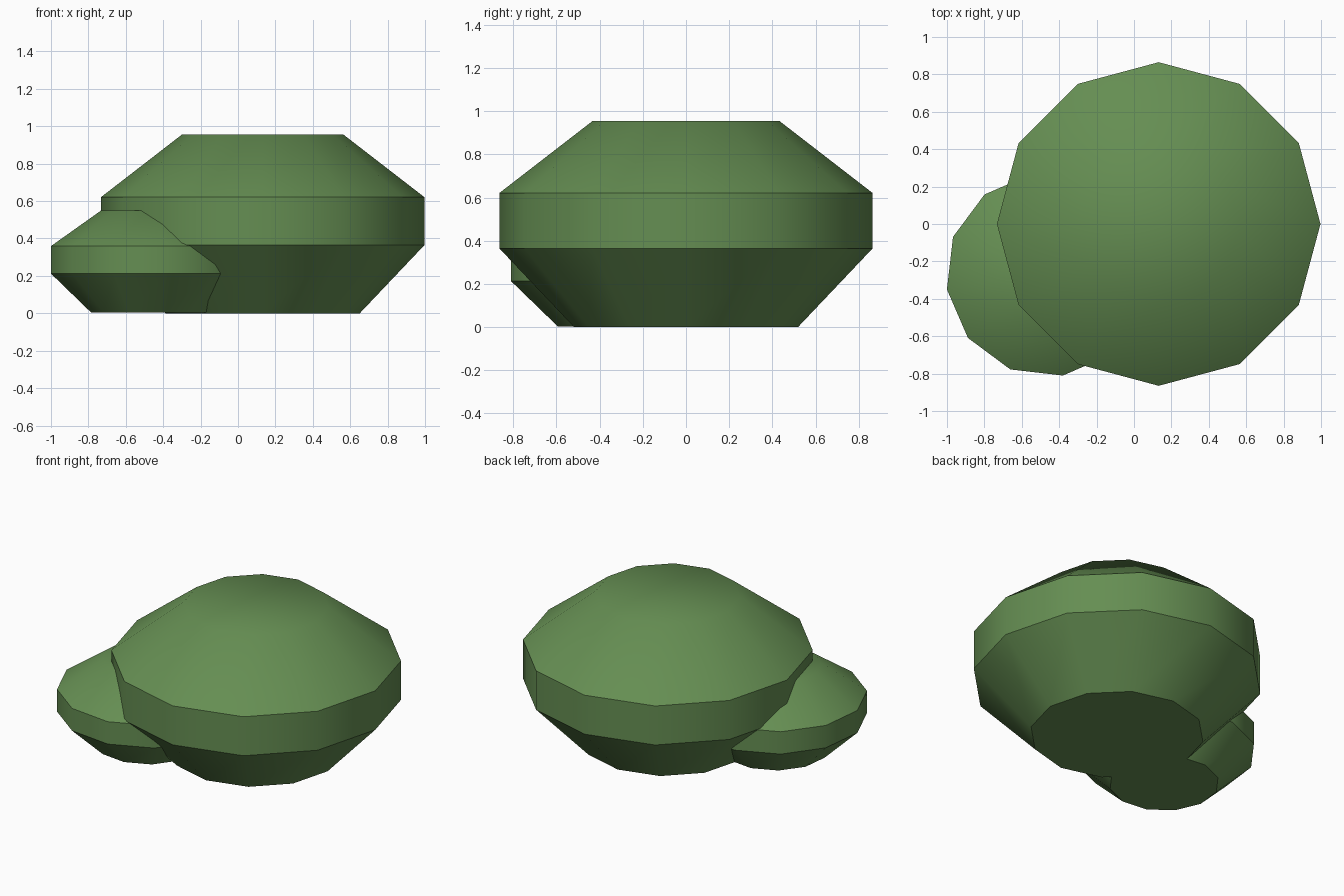
import bpy, bmesh
from math import cos, sin, pi, radians

cube = bpy.data.objects.get("Cube")
if cube:
    bpy.data.objects.remove(cube, do_unlink=True)

SIDES = 12

leaf = bpy.data.materials.new("leaf_green")
leaf.use_nodes = True
colour = (0.13, 0.27, 0.085, 1.0)
leaf.diffuse_color = colour
leaf.node_tree.nodes["Principled BSDF"].inputs["Base Color"].default_value = colour


def bush(name, centre, turn, radius, height, base=0.0):
    """Lathed clump: tapered foot, straight band, sloped crown."""
    profile = [(0.6, 0.0), (1.0, 0.382), (1.0, 0.65), (0.5, 1.0)]
    bm = bmesh.new()
    rings = []
    for r, z in profile:
        rings.append([bm.verts.new((r * radius * cos(2 * pi * i / SIDES),
                                    r * radius * sin(2 * pi * i / SIDES),
                                    base + z * (height - base)))
                      for i in range(SIDES)])
    for low, high in zip(rings, rings[1:]):
        for i in range(SIDES):
            j = (i + 1) % SIDES
            bm.faces.new((low[i], low[j], high[j], high[i]))
    bm.faces.new(rings[0][::-1])
    bm.faces.new(rings[-1])
    mesh = bpy.data.meshes.new(name)
    bm.to_mesh(mesh)
    bm.free()
    mesh.materials.append(leaf)
    obj = bpy.data.objects.new(name, mesh)
    obj.location = (*centre, 0)
    obj.rotation_euler.z = turn
    bpy.context.collection.objects.link(obj)

    # Crown blends softly, band and foot edges stay crisp
    bpy.ops.object.select_all(action='DESELECT')
    obj.select_set(True)
    bpy.context.view_layer.objects.active = obj
    bpy.ops.object.shade_smooth_by_angle(angle=radians(40))
    return obj


bush("large_bush", (0.132, 0.0), 0.0, 0.865, 0.955)
bush("small_bush", (-0.46, -0.27), radians(8.4), 0.546, 0.551, base=0.003)
